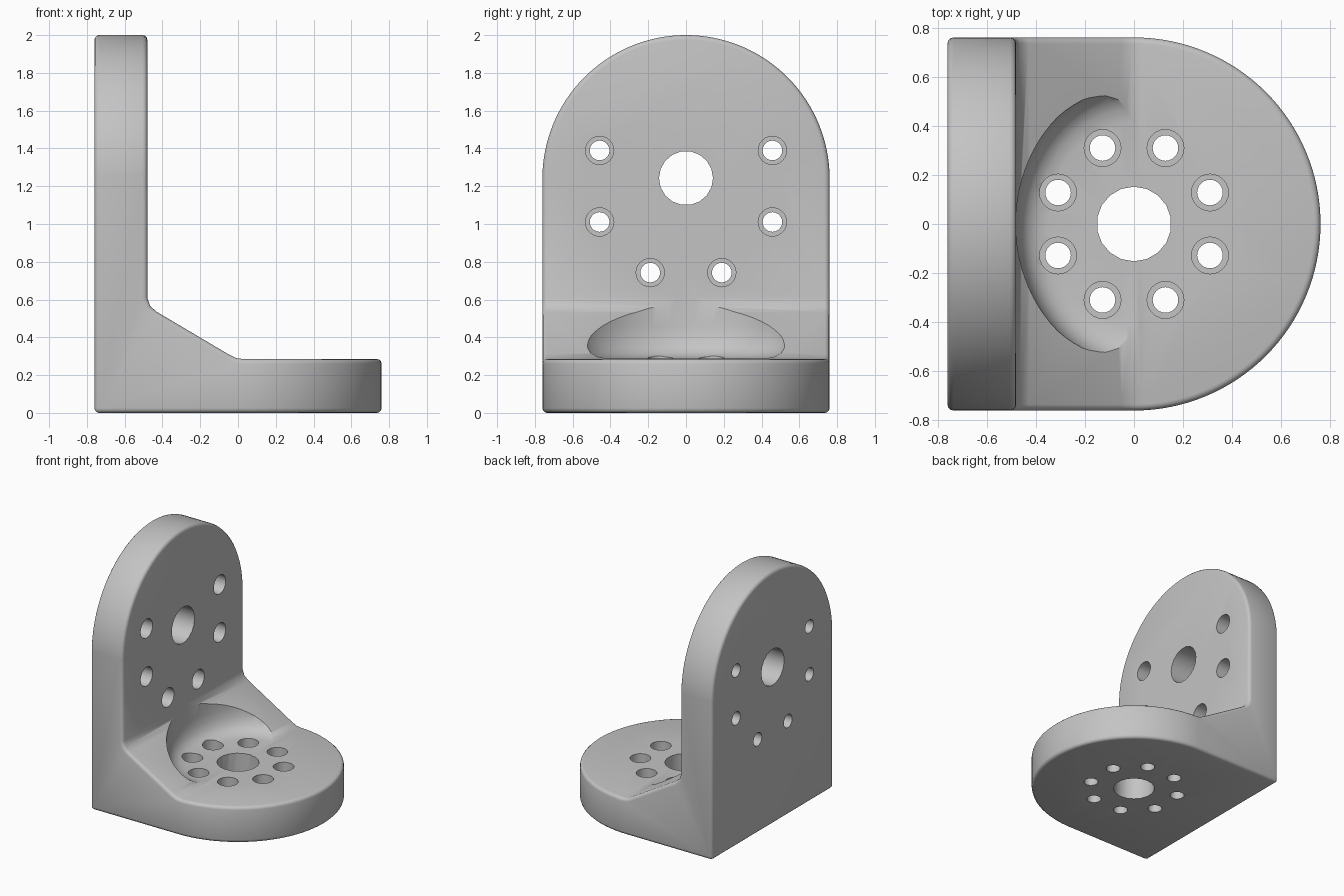
import bpy, bmesh, math
from mathutils import Matrix, Vector

if "Cube" in bpy.data.objects:
    bpy.data.objects.remove(bpy.data.objects["Cube"])

grey = bpy.data.materials.new("plain grey")
grey.use_nodes = True
grey.diffuse_color = (0.55, 0.55, 0.55, 1)
grey.node_tree.nodes["Principled BSDF"].inputs["Base Color"].default_value = grey.diffuse_color


def make_object(name, bm):
    bmesh.ops.recalc_face_normals(bm, faces=bm.faces)
    mesh = bpy.data.meshes.new(name)
    bm.to_mesh(mesh)
    bm.free()
    mesh.materials.append(grey)
    obj = bpy.data.objects.new(name, mesh)
    bpy.context.collection.objects.link(obj)
    return obj


def prism(name, points, direction):
    """Extrude a closed outline along a direction."""
    bm = bmesh.new()
    face = bm.faces.new([bm.verts.new(p) for p in points])
    moved = bmesh.ops.extrude_face_region(bm, geom=[face])["geom"]
    bmesh.ops.translate(bm, vec=direction, verts=[v for v in moved if isinstance(v, bmesh.types.BMVert)])
    return make_object(name, bm)


def cylinder(name, center, axis, radius, length, sides):
    bm = bmesh.new()
    turn = Vector((0, 0, 1)).rotation_difference(Vector(axis)).to_matrix().to_4x4()
    bmesh.ops.create_cone(bm, cap_ends=True, segments=sides, radius1=radius, radius2=radius,
                          depth=length, matrix=Matrix.Translation(center) @ turn)
    return make_object(name, bm)


def apply_modifier(obj, mod):
    with bpy.context.temp_override(object=obj, active_object=obj, selected_objects=[obj]):
        bpy.ops.object.modifier_apply(modifier=mod.name)


def combine(obj, cutter, operation="DIFFERENCE"):
    cutter.hide_render = True
    mod = obj.modifiers.new("boolean", "BOOLEAN")
    mod.operation, mod.solver, mod.object = operation, "EXACT", cutter
    apply_modifier(obj, mod)
    bpy.data.objects.remove(cutter)


def half_disc(radius, tail, steps=64):
    """Half circle facing +u, with straight sides running back by tail."""
    arc = [(radius * math.cos(a), radius * math.sin(a))
           for a in (math.pi * (i / steps - 0.5) for i in range(steps + 1))]
    return [(-tail, -radius)] + arc + [(-tail, radius)]


# Side profile: base, sloped web and upright plate
profile = [(-0.76, 0), (0.9, 0), (0.9, 0.285), (0.03, 0.285), (-0.01, 0.29), (-0.05, 0.31),
           (-0.43, 0.535), (-0.465, 0.565), (-0.48, 0.61), (-0.48, 2.2), (-0.76, 2.2)]
bracket = prism("angle_bracket", [(x, -0.9, z) for x, z in profile], (0, 1.8, 0))

# Round off the base end and the plate top
combine(bracket, prism("base_outline", [(u, v, -1) for u, v in half_disc(0.76, 1)], (0, 0, 4)), "INTERSECT")
combine(bracket, prism("plate_outline", [(-1, v, 1.2395 + u) for u, v in half_disc(0.7605, 2)], (2, 0, 0)), "INTERSECT")

# Softened outer edges
bevel = bracket.modifiers.new("bevel", "BEVEL")
bevel.width, bevel.segments = 0.025, 3
bevel.limit_method, bevel.angle_limit = "ANGLE", math.radians(40)
bevel.use_clamp_overlap = False
apply_modifier(bracket, bevel)

# Bowl-shaped clearance in the web
bm = bmesh.new()
curve = [(0, 0.287), (0.35, 0.287), (0.395, 0.297), (0.43, 0.318), (0.455, 0.35),
         (0.473, 0.4), (0.48, 0.46), (0.483, 0.7), (0, 0.7)]
verts = [bm.verts.new((r, 0, z)) for r, z in curve]
edges = [bm.edges.new(pair) for pair in zip(verts, verts[1:])]
bmesh.ops.spin(bm, geom=verts + edges, axis=(0, 0, 1), cent=(0, 0, 0), angle=math.tau, steps=80)
bmesh.ops.remove_doubles(bm, verts=bm.verts, dist=0.0005)
bmesh.ops.scale(bm, vec=(1, 1.19, 1), verts=bm.verts)
combine(bracket, make_object("bowl_cutter", bm))

# Main bores
combine(bracket, cylinder("base_bore", (0, 0, 0.2), (0, 0, 1), 0.152, 1, 18))
combine(bracket, cylinder("plate_bore", (-0.6, 0, 1.243), (1, 0, 0), 0.143, 1, 18))


def stepped_hole(center, axis):
    """Through hole with a wider recess starting at center."""
    c, a = Vector(center), Vector(axis)
    combine(bracket, cylinder("hole", c, axis, 0.052, 0.8, 24))
    combine(bracket, cylinder("recess", c + a * 0.2, axis, 0.075, 0.4, 24))


# Bolt circles; the plate has no pair at the top
for i in range(8):
    angle = math.radians(22.5 + 45 * i)
    c, s = math.cos(angle), math.sin(angle)
    stepped_hole((0.335 * c, 0.335 * s, 0.14), (0, 0, 1))
    if s < 0.5:
        stepped_hole((-0.62, 0.495 * c, 1.2 + 0.495 * s), (1, 0, 0))

# Smooth shading with sharp edges kept
bpy.ops.object.select_all(action="DESELECT")
bracket.select_set(True)
bpy.context.view_layer.objects.active = bracket
bpy.ops.object.shade_smooth_by_angle(angle=math.radians(35))
